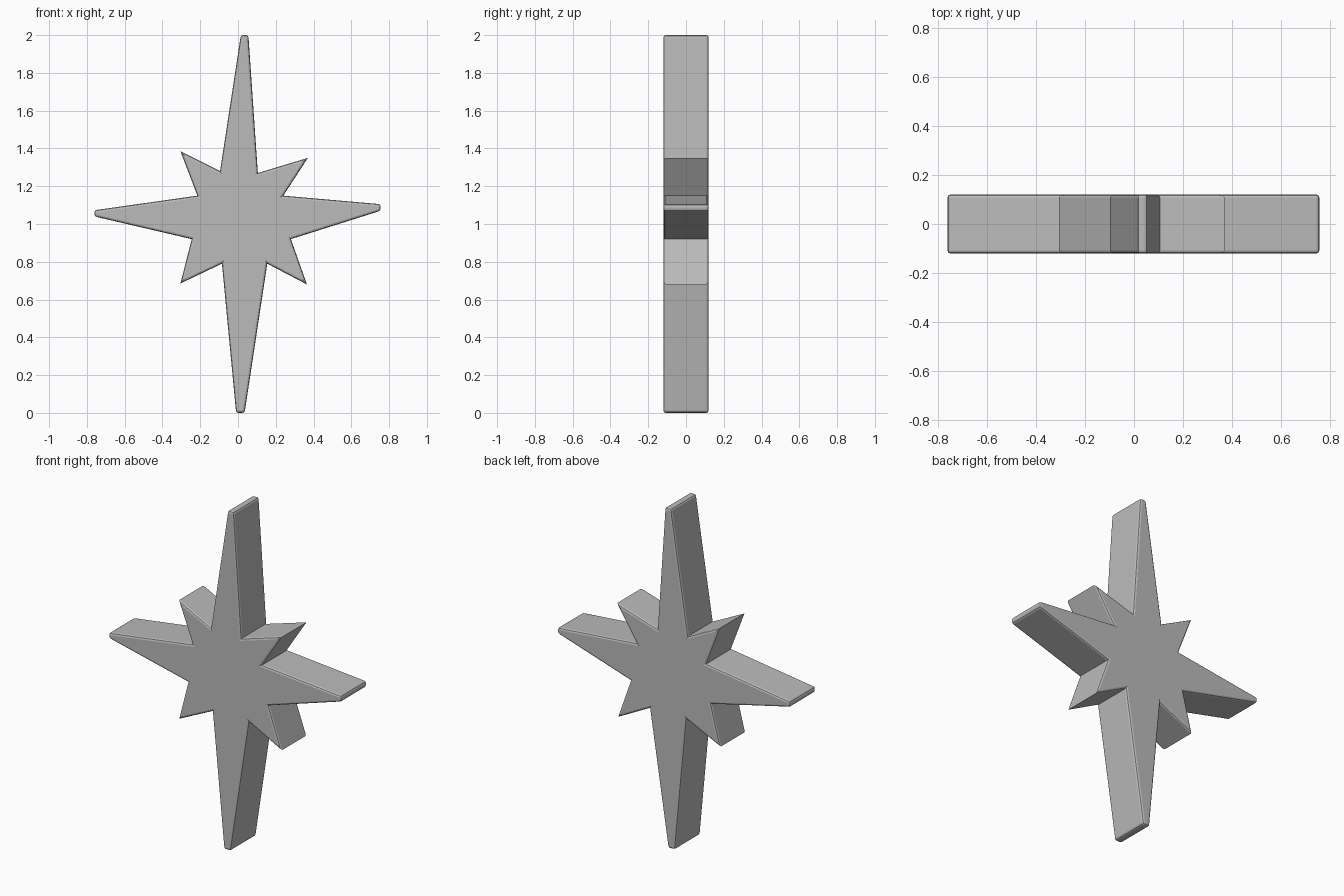
import bpy, bmesh

cube = bpy.data.objects.get("Cube")
if cube:
    bpy.data.objects.remove(cube, do_unlink=True)

HALF_DEPTH = 0.12
BEVEL = 0.012

# Star outline (x, z), clockwise from the top spike
OUTLINE = [
    (0.015, 2.0), (0.055, 2.0), (0.105, 1.27),      # top spike
    (0.37, 1.35), (0.24, 1.15),                     # upper left ray
    (0.755, 1.105), (0.755, 1.07), (0.28, 0.92),    # left spike
    (0.365, 0.68), (0.155, 0.79),                   # lower left ray
    (0.035, 0.0), (-0.01, 0.0), (-0.085, 0.79),     # bottom spike
    (-0.305, 0.685), (-0.245, 0.92),                # lower right ray
    (-0.76, 1.04), (-0.76, 1.073), (-0.215, 1.15),  # right spike
    (-0.305, 1.385), (-0.095, 1.28),                # upper right ray
]


def grey_material():
    colour = (0.5, 0.5, 0.5, 1)
    mat = bpy.data.materials.new("plain_grey")
    mat.use_nodes = True
    mat.diffuse_color = colour
    shader = next(n for n in mat.node_tree.nodes if n.type == "BSDF_PRINCIPLED")
    shader.inputs["Base Color"].default_value = colour
    return mat


# Extrude the outline into a slab
bm = bmesh.new()
front = bm.faces.new([bm.verts.new((x, -HALF_DEPTH, z)) for x, z in OUTLINE])
back = bmesh.ops.extrude_face_region(bm, geom=[front], use_keep_orig=True)
moved = [g for g in back["geom"] if isinstance(g, bmesh.types.BMVert)]
bmesh.ops.translate(bm, verts=moved, vec=(0, 2 * HALF_DEPTH, 0))
bmesh.ops.recalc_face_normals(bm, faces=bm.faces)


# Chamfer both rims and the corners of the four blunt spike tips
def is_blunt_corner(edge):
    x, _, z = edge.verts[0].co
    return abs(x) > 0.7 or abs(z - 1) > 0.9


def is_rim(edge):
    return abs(edge.verts[0].co.y - edge.verts[1].co.y) < 0.001


edges = [e for e in bm.edges if is_rim(e) or is_blunt_corner(e)]
bmesh.ops.bevel(bm, geom=edges, offset=BEVEL, segments=2, profile=0.5,
                affect="EDGES", clamp_overlap=False)

mesh = bpy.data.meshes.new("star")
bm.to_mesh(mesh)
bm.free()
mesh.materials.append(grey_material())
star = bpy.data.objects.new("star", mesh)
bpy.context.collection.objects.link(star)
